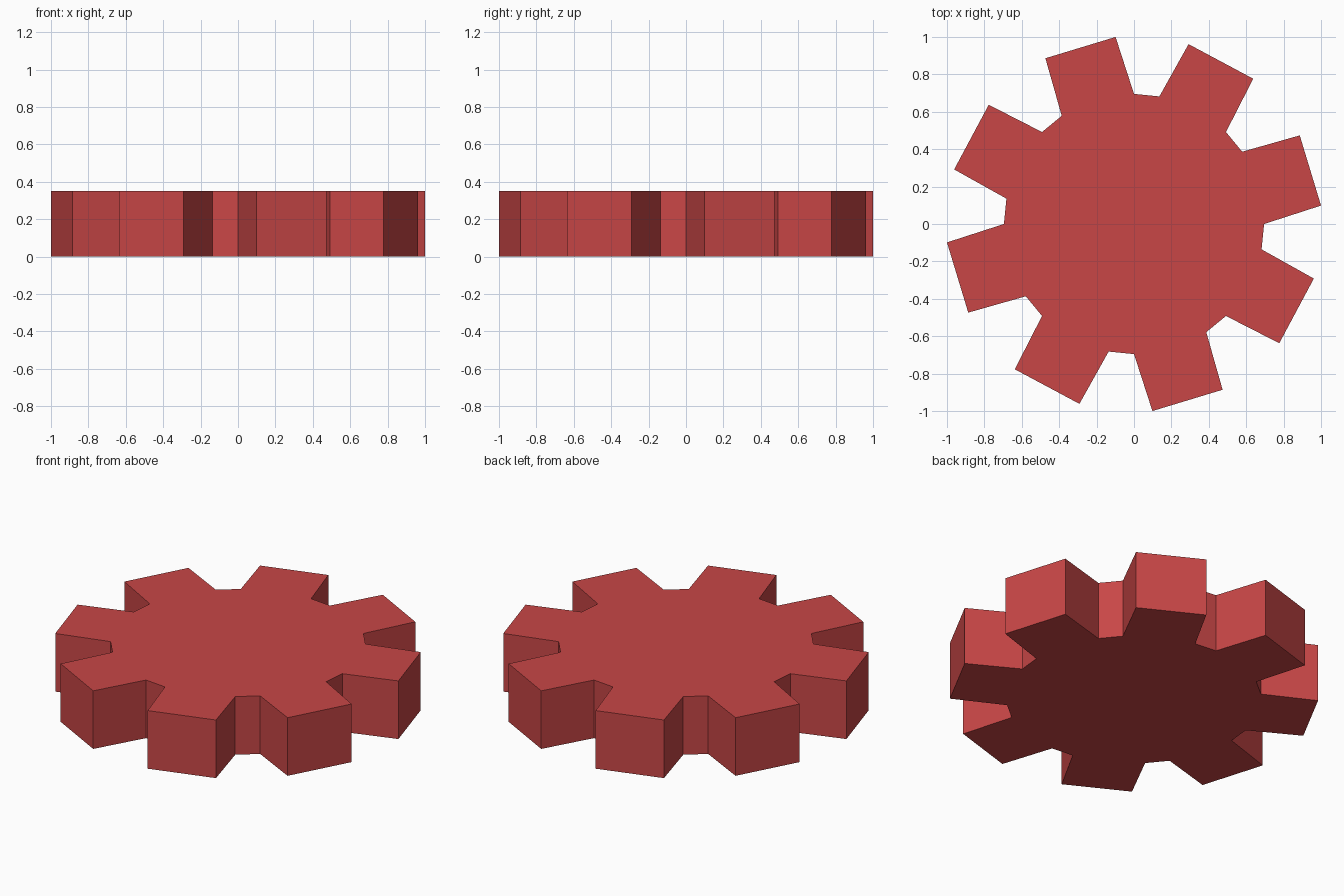
import bpy, bmesh, math

if "Cube" in bpy.data.objects:
    bpy.data.objects.remove(bpy.data.objects["Cube"])

TEETH, HEIGHT = 8, 0.35
R_OUT, R_ROOT = 1.0048, 0.6955

# Red material
red = bpy.data.materials.new("red")
red.diffuse_color = (0.58, 0.062, 0.062, 1)
red.use_nodes = True
red.node_tree.nodes["Principled BSDF"].inputs["Base Color"].default_value = red.diffuse_color

# Gear outline: each pitch has root, tip, tip, root points
tooth = [(0, R_ROOT), (0.125, R_OUT), (0.625, R_OUT), (0.75, R_ROOT)]
bm = bmesh.new()
outline = []
for i in range(TEETH):
    for frac, r in tooth:
        a = (i + frac) * math.tau / TEETH
        outline.append(bm.verts.new((r * math.cos(a), r * math.sin(a), 0)))
base = bm.faces.new(outline)

# Extrude to thickness
ext = bmesh.ops.extrude_face_region(bm, geom=[base], use_keep_orig=True)
top = [v for v in ext["geom"] if isinstance(v, bmesh.types.BMVert)]
bmesh.ops.translate(bm, verts=top, vec=(0, 0, HEIGHT))
bmesh.ops.recalc_face_normals(bm, faces=bm.faces)

mesh = bpy.data.meshes.new("gear_wheel")
bm.to_mesh(mesh)
bm.free()
mesh.materials.append(red)
bpy.context.collection.objects.link(bpy.data.objects.new("gear_wheel", mesh))
